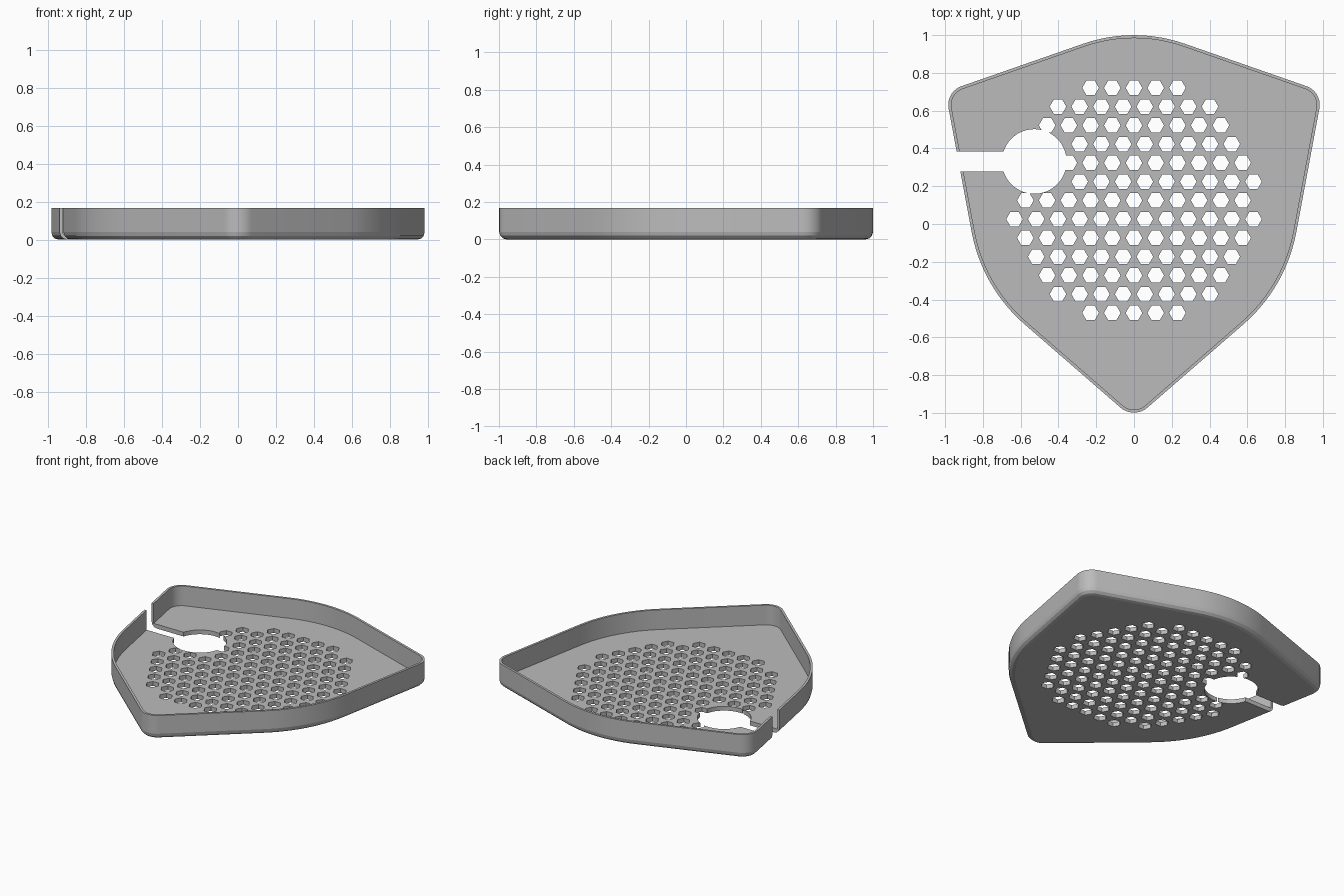
import bpy, bmesh, math
from mathutils import Vector

cube = bpy.data.objects.get("Cube")
if cube:
    bpy.data.objects.remove(cube, do_unlink=True)

HEIGHT, FLOOR, WALL, ROUND = 0.168, 0.03, 0.016, 0.04
STEPS = 12

grey = bpy.data.materials.new("plain grey")
grey.use_nodes = True
grey.diffuse_color = (0.5, 0.5, 0.5, 1)
grey.node_tree.nodes["Principled BSDF"].inputs["Base Color"].default_value = (0.5, 0.5, 0.5, 1)

# Shield corners, counter-clockwise, with the length each rounding takes off the sides
right_side = [(0.805, -0.335, 0.298), (0.998, 0.70, 0.09)]
corners = ([(0, -1.034, 0.095)] + right_side + [(0, 1.048, 0.285)]
           + [(-x, y, t) for x, y, t in reversed(right_side)])


def outline(inset):
    """Rounded shield outline, moved inward by inset."""
    pts = []
    for i, (x, y, t) in enumerate(corners):
        p = Vector((x, y))
        d_in = (p - Vector(corners[i - 1][:2])).normalized()
        d_out = (Vector(corners[(i + 1) % len(corners)][:2]) - p).normalized()
        turn = math.atan2(d_in.cross(d_out), d_in.dot(d_out))
        radius = t / math.tan(turn / 2)
        normal = Vector((d_in.y, -d_in.x))
        center = p - d_in * t - normal * radius
        start = math.atan2(normal.y, normal.x)
        for k in range(STEPS + 1):
            a = start + turn * k / STEPS
            pts.append(center + Vector((math.cos(a), math.sin(a))) * (radius - inset))
    return pts


def loft(bm, rings):
    """Skin a stack of (points, z) rings and close both ends."""
    loops = [[bm.verts.new((p[0], p[1], z)) for p in pts] for pts, z in rings]
    for a, b in zip(loops, loops[1:]):
        for i in range(len(a)):
            j = (i + 1) % len(a)
            bm.faces.new((a[i], a[j], b[j], b[i]))
    bm.faces.new(loops[0][::-1])
    bm.faces.new(loops[-1])


def make_object(name, bm):
    bmesh.ops.recalc_face_normals(bm, faces=bm.faces)
    mesh = bpy.data.meshes.new(name)
    bm.to_mesh(mesh)
    bm.free()
    mesh.materials.append(grey)
    obj = bpy.data.objects.new(name, mesh)
    bpy.context.collection.objects.link(obj)
    return obj


def cut(target, cutter):
    cutter.hide_render = True
    mod = target.modifiers.new("cut", 'BOOLEAN')
    mod.operation = 'DIFFERENCE'
    mod.solver = 'EXACT'
    mod.object = cutter
    bpy.context.view_layer.objects.active = target
    bpy.ops.object.modifier_apply(modifier=mod.name)
    bpy.data.objects.remove(cutter, do_unlink=True)


# Tray: rounded lower edge, outer wall, rim, inner wall, floor
rings = []
for k in range(4):
    a = math.pi / 2 * k / 3
    rings.append((outline(ROUND * (1 - math.sin(a))), ROUND * (1 - math.cos(a))))
rings += [(outline(0), HEIGHT), (outline(WALL), HEIGHT), (outline(WALL), FLOOR)]
bm = bmesh.new()
loft(bm, rings)
tray = make_object("tray", bm)

# Hexagonal drain holes, leaving out those taken by the round opening
pipe = Vector((-0.528, 0.331))
middle = Vector((0, 0.125))
bm = bmesh.new()
for row in range(-6, 7):
    for col in range(-6, 7):
        c = middle + Vector(((col + 0.5 * (row % 2)) * 0.115, row * 0.0993))
        if (c - middle).length > 0.66 or (c - pipe).length < 0.172:
            continue
        hexagon = [c + Vector((math.cos(k * math.pi / 3), math.sin(k * math.pi / 3))) * 0.044
                   for k in range(6)]
        loft(bm, [(hexagon, -0.1), (hexagon, 0.1)])
cut(tray, make_object("hole_cutter", bm))

# Round opening with a slot out through the side wall
radius, half_slot = 0.171, 0.053
gap = math.asin(half_slot / radius)
keyhole = []
for k in range(49):
    a = -math.pi + gap + (2 * math.pi - 2 * gap) * k / 48
    keyhole.append(pipe + Vector((math.cos(a), math.sin(a))) * radius)
keyhole += [(-1.3, pipe.y + half_slot), (-1.3, pipe.y - half_slot)]
bm = bmesh.new()
loft(bm, [(keyhole, -0.2), (keyhole, 0.4)])
cut(tray, make_object("opening_cutter", bm))

# Smooth the curved walls, keep the edges crisp
bpy.ops.object.select_all(action='DESELECT')
tray.select_set(True)
bpy.context.view_layer.objects.active = tray
bpy.ops.object.shade_smooth_by_angle(angle=math.radians(12))
